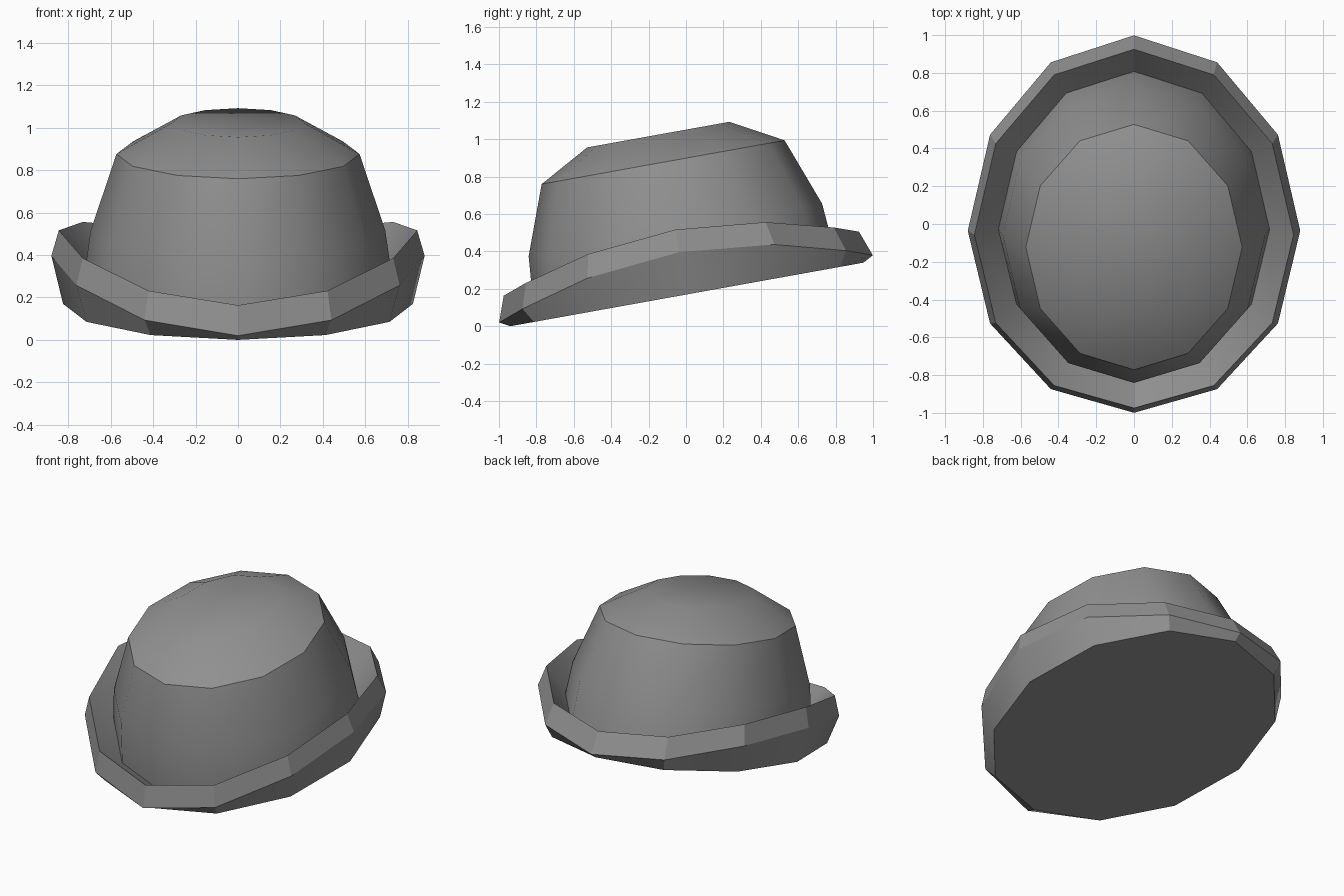
import bpy, bmesh, math
from mathutils import Matrix

if "Cube" in bpy.data.objects:
    bpy.data.objects.remove(bpy.data.objects["Cube"])

SIDES = 12
# the whole hat leans back: front edge low, back edge high
TILT = Matrix.Translation((0, 0.005, 0.17)) @ Matrix.Rotation(math.radians(10.2), 4, 'X')

# dark grey felt
felt = bpy.data.materials.new("dark_felt")
felt.diffuse_color = (0.28, 0.28, 0.28, 1)
felt.use_nodes = True
felt.node_tree.nodes["Principled BSDF"].inputs["Base Color"].default_value = felt.diffuse_color


def loft(name, rings, cap_first=False, cap_last=False, angle=30):
    """Skin elliptical rings (x radius, y radius, height, extra height at the sides)."""
    bm = bmesh.new()
    loops = []
    for rx, ry, h, lift in rings:
        loop = []
        for i in range(SIDES):
            a = 2 * math.pi * i / SIDES
            s, c = math.sin(a), math.cos(a)
            loop.append(bm.verts.new((rx * s, -ry * c, h + lift * s * s)))
        loops.append(loop)
    for low, high in zip(loops, loops[1:]):
        for i in range(SIDES):
            j = (i + 1) % SIDES
            bm.faces.new((low[i], low[j], high[j], high[i]))
    if cap_first:
        bm.faces.new(loops[0][::-1])
    if cap_last:
        bm.faces.new(loops[-1])
    bm.transform(TILT)
    mesh = bpy.data.meshes.new(name)
    bm.to_mesh(mesh)
    bm.free()
    mesh.materials.append(felt)
    obj = bpy.data.objects.new(name, mesh)
    bpy.context.collection.objects.link(obj)
    bpy.ops.object.select_all(action='DESELECT')
    obj.select_set(True)
    bpy.context.view_layer.objects.active = obj
    bpy.ops.object.shade_smooth_by_angle(angle=math.radians(angle))
    return obj


# brim: flat underside, curled-up edge that rises at the sides, inner slope to the crown
loft("brim", [(0.825, 0.96, 0.0, 0.0),
              (0.88, 1.015, 0.03, 0.20),
              (0.845, 0.965, 0.167, 0.185),
              (0.718, 0.822, 0.035, 0.15)], cap_first=True, angle=28)

# crown: rounded dome with a flat top
loft("crown", [(0.718, 0.822, 0.035, 0.15),
               (0.695, 0.797, 0.35, 0.0),
               (0.573, 0.66, 0.718, 0.0),
               (0.31, 0.386, 0.868, 0.0)], cap_last=True, angle=35)
